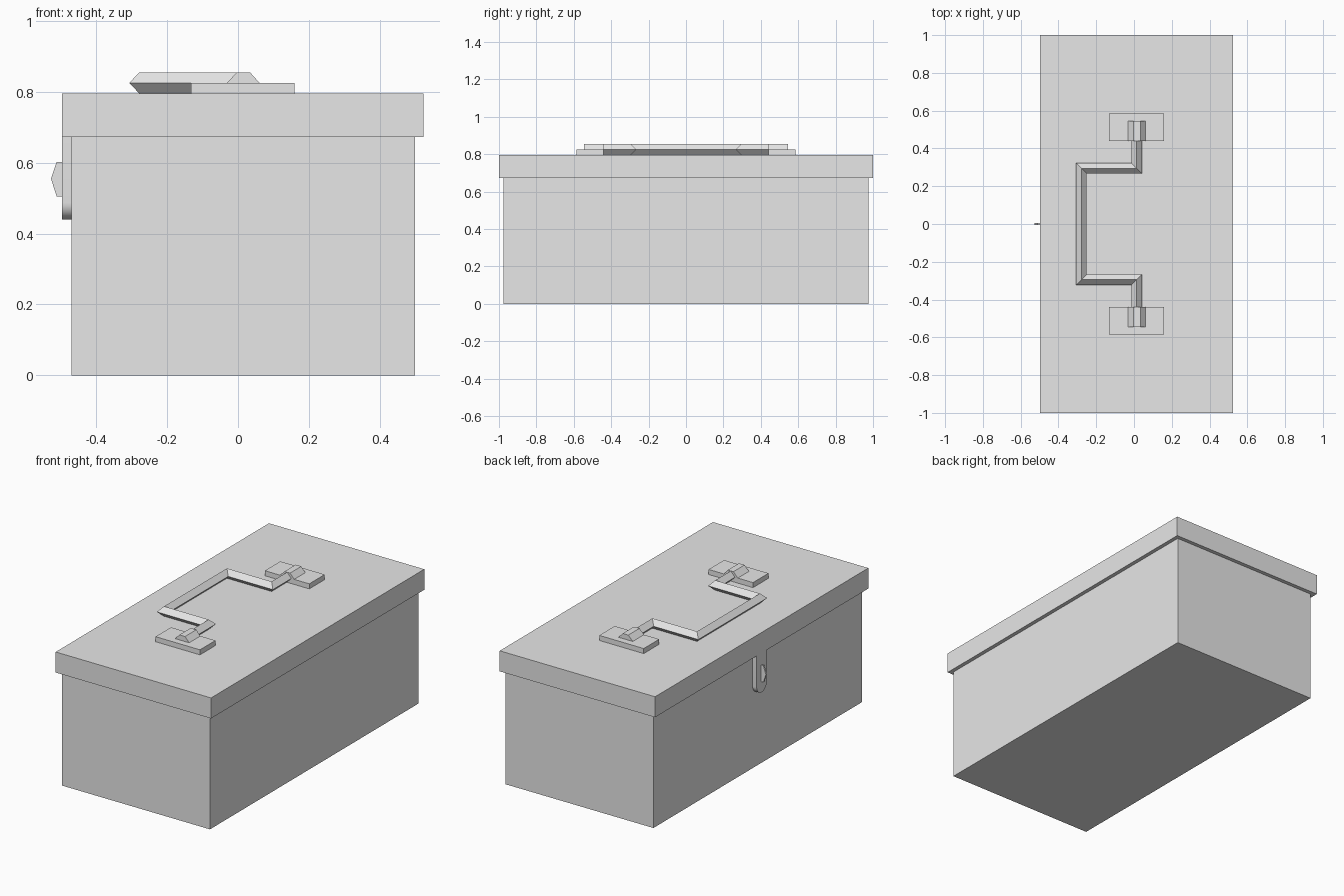
import bpy
import math
from mathutils import Vector

cube = bpy.data.objects.get("Cube")
if cube:
    bpy.data.objects.remove(cube, do_unlink=True)

GREY = (0.8, 0.8, 0.8, 1)
metal = bpy.data.materials.new("light_grey")
metal.use_nodes = True
metal.diffuse_color = GREY
metal.node_tree.nodes["Principled BSDF"].inputs["Base Color"].default_value = GREY


def loft(name, rings):
    """Closed solid skinned through matching rings of points."""
    n = len(rings[0])
    verts = [p for ring in rings for p in ring]
    faces = [tuple(range(n))[::-1], tuple(range(len(verts) - n, len(verts)))]
    for r in range(len(rings) - 1):
        a, b = r * n, (r + 1) * n
        for i in range(n):
            j = (i + 1) % n
            faces.append((a + i, a + j, b + j, b + i))
    mesh = bpy.data.meshes.new(name)
    mesh.from_pydata(verts, [], faces)
    mesh.materials.append(metal)
    obj = bpy.data.objects.new(name, mesh)
    bpy.context.collection.objects.link(obj)
    # Point all normals outwards
    bpy.ops.object.select_all(action='DESELECT')
    bpy.context.view_layer.objects.active = obj
    obj.select_set(True)
    bpy.ops.object.mode_set(mode='EDIT')
    bpy.ops.mesh.select_all(action='SELECT')
    bpy.ops.mesh.normals_make_consistent(inside=False)
    bpy.ops.object.mode_set(mode='OBJECT')
    return obj


def box(name, x0, x1, y0, y1, z0, z1):
    corners = [(x0, y0), (x1, y0), (x1, y1), (x0, y1)]
    return loft(name, [[(x, y, z) for x, y in corners] for z in (z0, z1)])


def extrude_y(name, profile, y0, y1):
    return loft(name, [[(x, y, z) for x, z in profile] for y in (y0, y1)])


# Box and overhanging lid
LID_Z, TOP = 0.673, 0.795
box("box_body", -0.47, 0.50, -0.977, 0.977, 0, LID_Z)
box("lid", -0.497, 0.523, -1, 1, LID_Z, TOP)

# Hinge plates and knuckles at both ends of the handle
PLATE_TOP, CREST = 0.825, 0.855
knuckle = [(-0.032, PLATE_TOP), (-0.003, CREST), (0.034, CREST), (0.061, PLATE_TOP)]
for side, label in ((1, "back"), (-1, "front")):
    box(f"{label}_hinge_plate", -0.132, 0.16, *sorted((side * 0.44, side * 0.585)), TOP, PLATE_TOP)
    extrude_y(f"{label}_hinge_knuckle", knuckle, *sorted((side * 0.44, side * 0.545)))

# Cranked handle: diamond section swept with mitred corners
half = [(-0.279, 0.295), (0.014, 0.295), (0.014, 0.45)]
path = [Vector((x, -y)) for x, y in reversed(half)] + [Vector(p) for p in half]
rings = []
for i, p in enumerate(path):
    before = (p - path[i - 1]).normalized() if i else None
    after = (path[i + 1] - p).normalized() if i < len(path) - 1 else None
    before, after = before or after, after or before
    n0, n1 = Vector((-before.y, before.x)), Vector((-after.y, after.x))
    off = (n0 + n1) / (1 + n0.dot(n1)) * 0.028
    rings.append([(p.x + off.x, p.y + off.y, PLATE_TOP), (p.x, p.y, CREST),
                  (p.x - off.x, p.y - off.y, PLATE_TOP), (p.x, p.y, TOP + 0.001)])
loft("handle", rings)

# Hasp tongue with a round lower end
R = 0.047
outline = [(R, LID_Z)] + [
    (R * math.cos(a), 0.44 + R + R * math.sin(a))
    for a in (-math.pi * k / 16 for k in range(17))] + [(-R, LID_Z)]
loft("hasp", [[(x, y, z) for y, z in outline] for x in (-0.497, -0.47)])
bpy.ops.object.shade_smooth_by_angle(angle=math.radians(30))

# Thin staple standing out of the hasp
staple = [(-0.49, 0.505), (-0.512, 0.505), (-0.528, 0.555), (-0.512, 0.602), (-0.49, 0.602)]
extrude_y("staple", staple, -0.005, 0.005)
